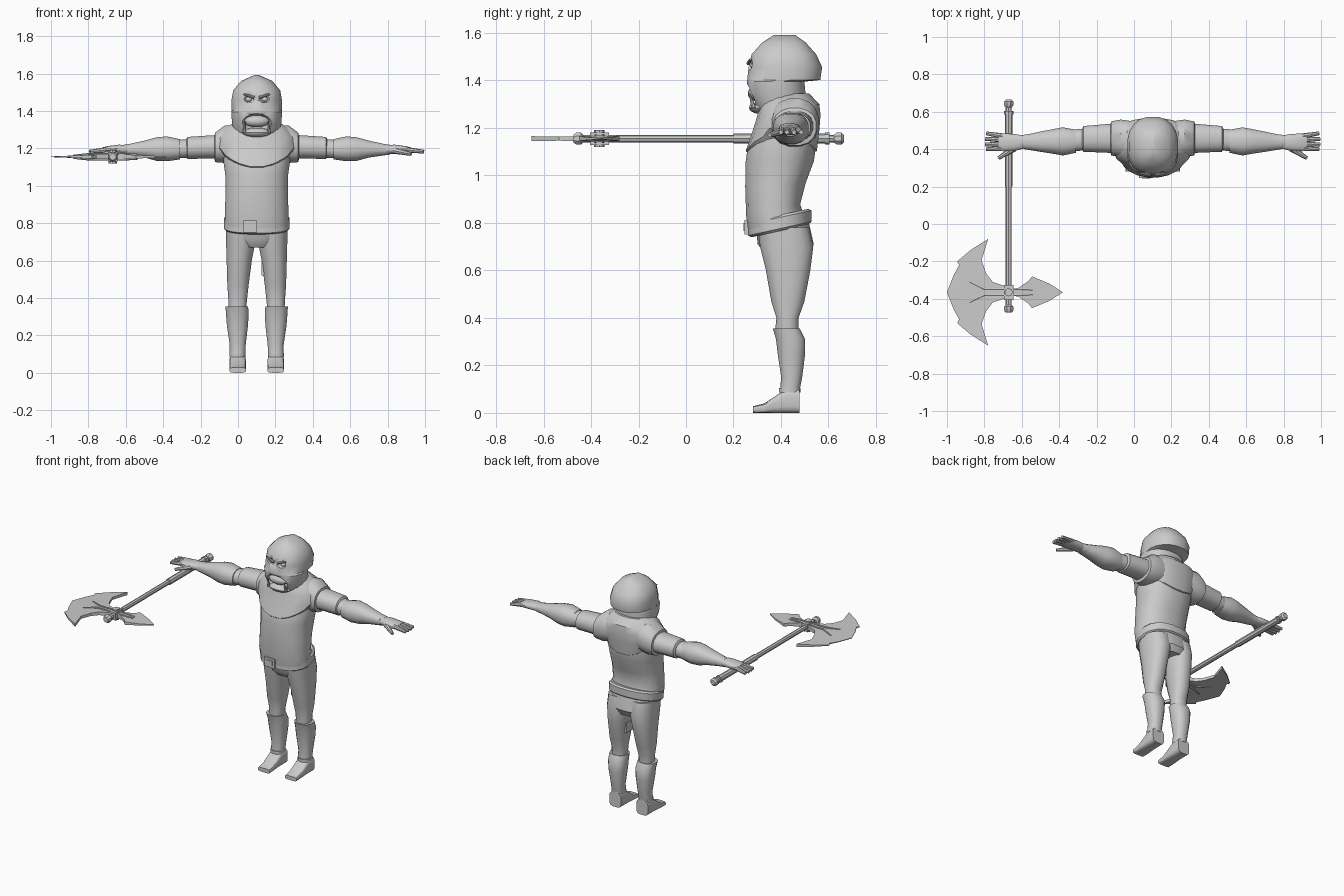
import bpy, bmesh, math
from mathutils import Vector, Matrix

if "Cube" in bpy.data.objects:
    bpy.data.objects.remove(bpy.data.objects["Cube"])

CX = 0.10                       # centre line of the figure
grey = bpy.data.materials.new("plain_grey")
grey.diffuse_color = (0.6, 0.6, 0.6, 1)
grey.use_nodes = True
grey.node_tree.nodes["Principled BSDF"].inputs["Base Color"].default_value = grey.diffuse_color


def finish(name, bm, angle=35):
    bmesh.ops.recalc_face_normals(bm, faces=bm.faces)
    me = bpy.data.meshes.new(name)
    bm.to_mesh(me)
    bm.free()
    ob = bpy.data.objects.new(name, me)
    bpy.context.collection.objects.link(ob)
    me.materials.append(grey)
    bpy.ops.object.select_all(action='DESELECT')
    ob.select_set(True)
    bpy.context.view_layer.objects.active = ob
    if angle:
        bpy.ops.object.shade_smooth_by_angle(angle=math.radians(angle))
    return ob


def loft(name, rings, axis='z', p=2.3, n=16, warp=None, angle=35):
    """Skin rings (t, a0, a1, b0, b1): superellipses stacked along an axis."""
    bm = bmesh.new()
    loops = []
    for t, a0, a1, b0, b1 in rings:
        loop = []
        for i in range(n):
            an = math.tau * (i + 0.5) / n
            c, s = math.cos(an), math.sin(an)
            a = (a0 + a1) / 2 + (a1 - a0) / 2 * math.copysign(abs(c) ** (2 / p), c)
            b = (b0 + b1) / 2 + (b1 - b0) / 2 * math.copysign(abs(s) ** (2 / p), s)
            v = Vector({'x': (t, a, b), 'y': (a, t, b), 'z': (a, b, t)}[axis])
            loop.append(bm.verts.new(warp(v) if warp else v))
        loops.append(loop)
    for l0, l1 in zip(loops, loops[1:]):
        for i in range(n):
            j = (i + 1) % n
            bm.faces.new((l0[i], l0[j], l1[j], l1[i]))
    bm.faces.new(loops[0])
    bm.faces.new(loops[-1])
    return finish(name, bm, angle)


def body(rings):                # (z, y front, y back, half width) on the centre line
    return [(z, CX - w, CX + w, y0, y1) for z, y0, y1, w in rings]


def ball(name, loc, size, seg=14):
    bm = bmesh.new()
    bmesh.ops.create_uvsphere(bm, u_segments=seg, v_segments=8, radius=1,
                              matrix=Matrix.Translation(loc) @ Matrix.Diagonal((*size, 1)))
    return finish(name, bm)


def rod(name, a, b, r0, r1, n=8):
    a, b = Vector(a), Vector(b)
    d = b - a
    m = Matrix.Translation((a + b) / 2) @ d.to_track_quat('Z', 'Y').to_matrix().to_4x4()
    bm = bmesh.new()
    bmesh.ops.create_cone(bm, cap_ends=True, segments=n, radius1=r0, radius2=r1,
                          depth=d.length, matrix=m)
    return finish(name, bm)


def box(name, loc, size):
    bm = bmesh.new()
    bmesh.ops.create_cube(bm, size=1, matrix=Matrix.Translation(loc) @ Matrix.Diagonal((*size, 1)))
    return finish(name, bm, 0)


def cut(ob, cutter):
    m = ob.modifiers.new("cut", 'BOOLEAN')
    m.operation, m.object, m.solver = 'DIFFERENCE', cutter, 'EXACT'
    bpy.context.view_layer.objects.active = ob
    bpy.ops.object.modifier_apply(modifier=m.name)
    bpy.data.objects.remove(cutter)


# Hood with eye sockets and mouth opening
hood = loft("hood", body([(1.27, .30, .50, .12), (1.34, .26, .505, .134), (1.395, .256, .50, .137),
                          (1.402, .256, .567, .137), (1.456, .262, .575, .137), (1.51, .275, .55, .127),
                          (1.56, .32, .505, .085), (1.592, .37, .46, .012)]), n=20)
for s in (-1, 1):
    cut(hood, ball("eye_cutter", (CX + s * .043, .262, 1.465), (.03, .03, .022)))
cut(hood, ball("mouth_cutter", (CX, .255, 1.325), (.088, .07, .06)))
for s in (-1, 1):
    ball("eye", (CX + s * .043, .285, 1.462), (.017, .014, .013))
    rod("brow", (CX + s * .015, .262, 1.472), (CX + s * .07, .272, 1.49), .008, .005)
    rod("tusk", (CX + s * .066, .285, 1.285), (CX + s * .062, .268, 1.345), .011, .002)
ball("upper_lip", (CX, .295, 1.345), (.068, .035, .032))
ball("lower_jaw", (CX, .31, 1.285), (.08, .045, .025))


# Shoulder cape: bottom edge hangs lower in the middle
def sag(v):
    k = max(0, min(1, (1.2 - v.z) / .1))
    return Vector((v.x, v.y, v.z + .09 * k * ((v.x - CX) / .2) ** 2))


loft("shoulder_cape", body([(1.09, .262, .53, .17), (1.10, .25, .553, .185), (1.19, .28, .563, .215),
                            (1.255, .30, .568, .215), (1.30, .31, .563, .18), (1.345, .345, .52, .115)]),
     n=20, warp=sag)


def tilt(v):                    # waist is higher at the back
    k = max(0, min(1, (1.0 - v.z) / .15))
    return Vector((v.x, v.y, v.z + .22 * k * (v.y - .39)))


# Shirt, belt and hips
loft("shirt", body([(.80, .26, .50, .172), (.86, .252, .482, .172), (.96, .248, .505, .168),
                    (1.06, .25, .54, .17), (1.13, .26, .55, .18), (1.22, .30, .55, .17)]), n=20, warp=tilt)
loft("belt", body([(.765, .275, .515, .168), (.775, .26, .53, .177), (.822, .26, .53, .177),
                   (.832, .275, .515, .168)]), n=20, warp=tilt)
box("buckle_plate", (.065, .262, .782), (.075, .03, .062))
box("buckle_centre", (.065, .248, .782), (.045, .012, .034))
loft("hips", body([(.67, .33, .52, .10), (.71, .30, .54, .155), (.80, .29, .52, .165)]))
box("thigh_pouch", (.155, .43, .555), (.06, .07, .07))


def side(rings, s):             # (z, inner, outer offset from centre, y front, y back)
    return [(z, *sorted((CX + s * i, CX + s * o)), y0, y1) for z, i, o, y0, y1 in rings]


for s in (-1, 1):
    # Legs, shin guards and boots
    loft("leg", side([(.09, .065, .135, .41, .47), (.35, .055, .15, .375, .475), (.40, .05, .153, .38, .475),
                      (.47, .042, .158, .358, .50), (.60, .025, .162, .335, .525), (.70, .006, .165, .31, .538),
                      (.78, 0, .165, .30, .52)], s))
    loft("shin_guard", side([(.09, .06, .145, .395, .478), (.15, .058, .145, .40, .49), (.25, .046, .16, .385, .503),
                             (.31, .042, .165, .378, .503), (.355, .045, .168, .365, .48)], s))
    loft("ankle_strap", side([(.085, .06, .146, .39, .482), (.105, .06, .146, .39, .482)], s))
    xs = sorted((CX + s * .058, CX + s * .146))
    loft("boot", [(.282, *xs, 0, .028), (.33, *xs, 0, .04), (.39, *xs, 0, .08),
                  (.42, *xs, 0, .10), (.478, *xs, 0, .10)], 'y', p=4)

    # Arms: shoulder pad, sleeve, gauntlet, wrist
    X = lambda d: CX + s * d
    loft("shoulder_pad", [(X(.10), .35, .55, 1.13, 1.325), (X(.17), .355, .56, 1.12, 1.325),
                          (X(.222), .365, .55, 1.125, 1.285), (X(.228), .39, .53, 1.15, 1.26)], 'x')
    loft("sleeve", [(X(.15), .375, .54, 1.14, 1.275), (X(.25), .38, .535, 1.145, 1.27),
                    (X(.37), .385, .525, 1.142, 1.262), (X(.378), .40, .51, 1.155, 1.25)], 'x')
    loft("forearm", [(X(.35), .395, .512, 1.15, 1.25), (X(.44), .385, .505, 1.145, 1.245),
                     (X(.60), .395, .49, 1.155, 1.235), (X(.71), .405, .475, 1.165, 1.22)], 'x')
    loft("gauntlet", [(X(.41), .38, .505, 1.14, 1.25), (X(.48), .365, .518, 1.13, 1.265),
                      (X(.535), .375, .508, 1.132, 1.26), (X(.60), .385, .495, 1.15, 1.242),
                      (X(.69), .40, .475, 1.163, 1.222)], 'x')
    # Hand with spread fingers
    loft("palm", [(X(.68), .405, .472, 1.168, 1.218), (X(.74), .39, .482, 1.17, 1.22),
                  (X(.80), .388, .485, 1.172, 1.212), (X(.825), .395, .48, 1.178, 1.205)], 'x')
    for y0, y1, d in ((.404, .40, .89), (.428, .425, .895), (.450, .455, .895), (.470, .485, .89)):
        rod("finger", (X(.80), y0, 1.193), (X(d), y1, 1.182), .0145, .010)
    rod("thumb", (X(.74), .405, 1.188), (X(.825), .352, 1.17), .018, .010)

# Axe shaft, grip, knobs and collar
AX, AZ, BY = -.67, 1.155, -.365
rod("axe_shaft", (AX, -.44, AZ), (AX, .64, AZ), .016, .016)
rod("axe_grip", (AX, .20, AZ), (AX, .60, AZ), .021, .021)
for y in (.645, -.452):
    loft("axe_knob", [(y + d, AX - r, AX + r, AZ - r, AZ + r)
                      for d, r in ((-.022, .018), (-.01, .027), (.01, .027), (.02, .016))], 'y', n=8, p=2)
rod("knob_ring", (AX, .585, AZ), (AX, .605, AZ), .025, .025)
rod("axe_collar", (AX, BY, AZ - .036), (AX, BY, AZ + .036), .022, .022)
box("axe_socket", (AX, BY, AZ), (.05, .08, .052))


# Axe blades: outline mirrored about the centre, thinner towards the cutting edge
def blade(name, half):
    pts = half + [(x, -y) for x, y in reversed(half) if y > 0]
    bm = bmesh.new()
    layers = []
    for z in (-1, 1):
        layers.append([bm.verts.new((x, BY + y, AZ + z * (.002 + .013 * max(0, 1 - abs(x - AX) / .3))))
                       for x, y in pts])
    lo, hi = layers
    n = len(pts)
    for i in range(n):
        j = (i + 1) % n
        bm.faces.new((lo[i], lo[j], hi[j], hi[i]))
    caps = [bm.faces.new(lo), bm.faces.new(hi)]
    bmesh.ops.triangulate(bm, faces=caps)
    finish(name, bm, 0)


blade("axe_blade", [(-1.0, 0), (-.965, .09), (-.935, .145), (-.945, .165), (-.875, .225), (-.78, .285),
                    (-.815, .17), (-.79, .10), (-.755, .055), (-.65, .02)])
blade("axe_spike", [(-.38, 0), (-.45, .045), (-.545, .085), (-.565, .06), (-.62, .022), (-.68, .018)])

# Raised straps on both faces of the axe head
for z in (-1, 1):
    h = AZ + z * .014
    for s in (-1, 1):
        rod("axe_strap", (-.80, BY + s * .016, h), (-.60, BY + s * .016, h), .006, .006, 6)
        rod("strap_fork", (-.80, BY + s * .016, h), (-.88, BY + s * .055, AZ + z * .007), .006, .004, 6)
        rod("strap_tail", (-.60, BY + s * .016, h), (-.54, BY + s * .012, AZ + z * .01), .006, .006, 6)
    box("strap_end", (-.54, BY, AZ + z * .009), (.012, .03, .012))
